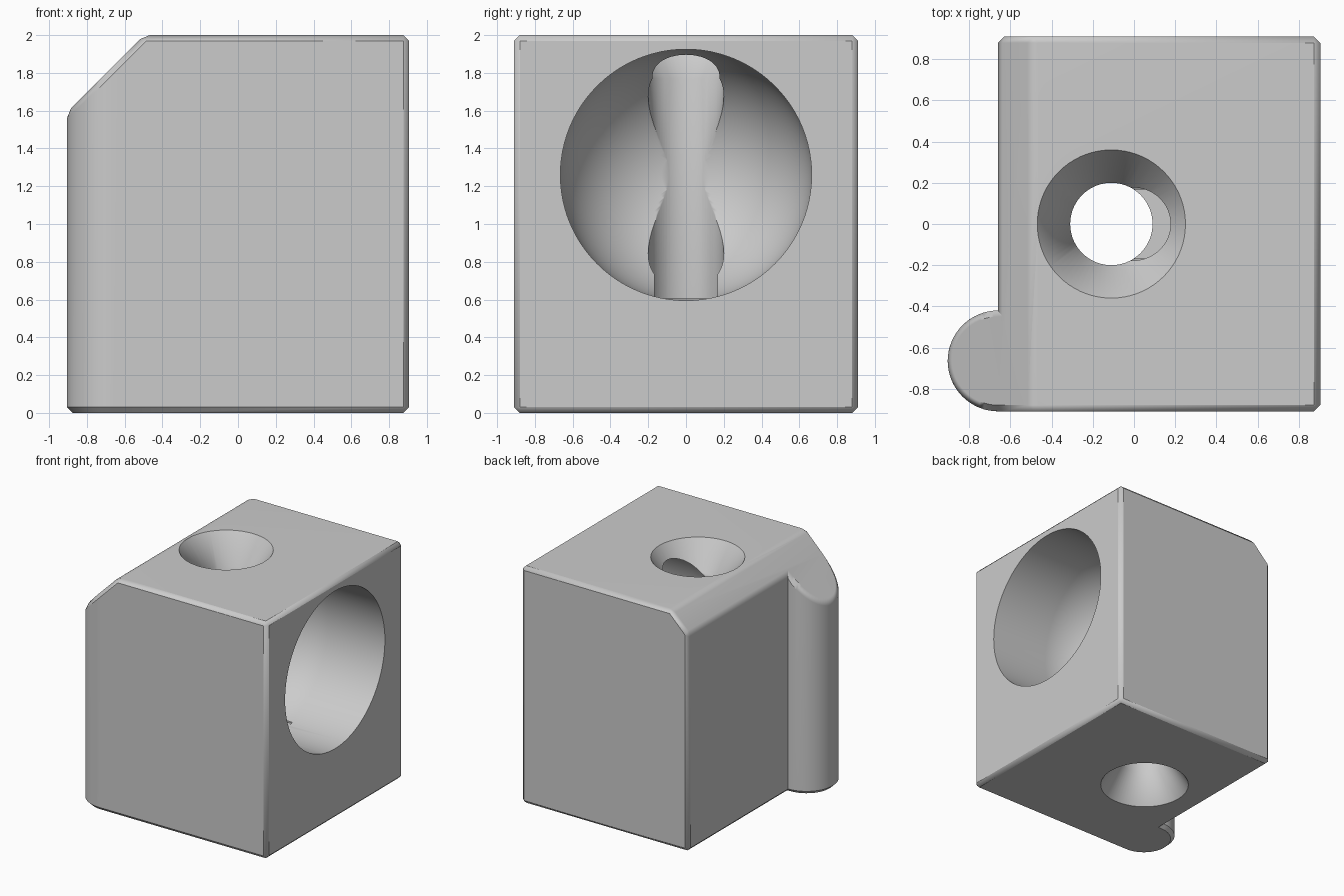
import bpy, bmesh, math
from mathutils import Vector, Matrix

cube = bpy.data.objects.get("Cube")
if cube:
    bpy.data.objects.remove(cube, do_unlink=True)

grey = bpy.data.materials.new("plain grey")
grey.use_nodes = True
colour = (0.6, 0.6, 0.6, 1)
grey.diffuse_color = colour
grey.node_tree.nodes["Principled BSDF"].inputs["Base Color"].default_value = colour


def make_object(name, bm):
    bmesh.ops.recalc_face_normals(bm, faces=bm.faces[:])
    mesh = bpy.data.meshes.new(name)
    bm.to_mesh(mesh)
    bm.free()
    mesh.materials.append(grey)
    obj = bpy.data.objects.new(name, mesh)
    bpy.context.collection.objects.link(obj)
    return obj


def lathe(name, profile, matrix, steps=72):
    """Closed solid from (radius, height) points spun about local z."""
    bm = bmesh.new()
    verts = [bm.verts.new((r, 0, h)) for r, h in profile]
    edges = [bm.edges.new(pair) for pair in zip(verts, verts[1:])]
    bmesh.ops.spin(bm, geom=verts + edges, cent=(0, 0, 0), axis=(0, 0, 1),
                   angle=math.tau, steps=steps)
    bmesh.ops.remove_doubles(bm, verts=bm.verts[:], dist=1e-5)
    bm.transform(matrix)
    return make_object(name, bm)


# Block outline with a rounded lug on the front left-hand side of the plan
right, left, depth, height = 0.905, -0.66, 0.91, 2.0
lug_r = 0.245
lug_y = lug_r - depth
arc_steps = 32
outline = [(right, -depth), (right, depth), (left, depth)]
for i in range(arc_steps + 1):
    a = math.pi / 2 + math.pi * i / arc_steps
    outline.append((left + lug_r * math.cos(a), lug_y + lug_r * math.sin(a)))

bm = bmesh.new()
base = bm.faces.new([bm.verts.new((x, y, 0)) for x, y in outline])
top = bmesh.ops.extrude_face_region(bm, geom=[base])["geom"]
bmesh.ops.translate(bm, vec=(0, 0, height),
                    verts=[v for v in top if isinstance(v, bmesh.types.BMVert)])

# Sloping cut across the upper edge
cut = bmesh.ops.bisect_plane(bm, geom=bm.verts[:] + bm.edges[:] + bm.faces[:],
                             plane_co=(-0.497, 0, height), plane_no=(-1, 0, 1),
                             clear_outer=True)["geom_cut"]
bmesh.ops.edgeloop_fill(bm, edges=[e for e in cut if isinstance(e, bmesh.types.BMEdge)])
bmesh.ops.recalc_face_normals(bm, faces=bm.faces[:])

# Narrow chamfer on all outer edges
sharp = [e for e in bm.edges if e.is_manifold and e.calc_face_angle_signed() > math.radians(25)]
bmesh.ops.bevel(bm, geom=sharp, offset=0.03, offset_type='OFFSET', segments=1,
                profile=0.5, affect='EDGES', clamp_overlap=False)
block = make_object("block", bm)

# Vertical bore, flared at both ends
bore = lathe("bore_cutter",
             [(0, -0.1), (0.42, -0.1), (0.35, 0), (0.2, 0.23),
              (0.2, 1.77), (0.36, height), (0.43, 2.1), (0, 2.1)],
             Matrix.Translation((-0.11, 0, 0)))

# Round-bottomed socket in the right-hand face
socket_r, socket_x, socket_z = 0.665, 0.37, 1.26
profile = [(0, 0.7), (socket_r, 0.7)]
for i in range(25):
    a = math.pi / 2 * i / 24
    profile.append((socket_r * math.cos(a), -socket_r * math.sin(a)))
socket = lathe("socket_cutter", profile,
               Matrix.Translation((socket_x, 0, socket_z)) @ Matrix.Rotation(math.pi / 2, 4, 'Y'), 96)

# Short slot joining the bore to the socket floor
bm = bmesh.new()
bmesh.ops.create_cube(bm, size=1)
bm.transform(Matrix.Translation((0.14, 0, 0.675)) @ Matrix.Diagonal((0.5, 0.333, 0.14, 1)))
slot = make_object("slot_cutter", bm)

bpy.context.view_layer.objects.active = block
block.select_set(True)
for cutter in (bore, socket, slot):
    mod = block.modifiers.new(cutter.name, 'BOOLEAN')
    mod.operation = 'DIFFERENCE'
    mod.solver = 'EXACT'
    mod.object = cutter
    bpy.ops.object.modifier_apply(modifier=mod.name)
    bpy.data.objects.remove(cutter, do_unlink=True)

bpy.ops.object.shade_smooth_by_angle(angle=math.radians(38))
weighted = block.modifiers.new("Weighted normals", 'WEIGHTED_NORMAL')
weighted.keep_sharp = True
